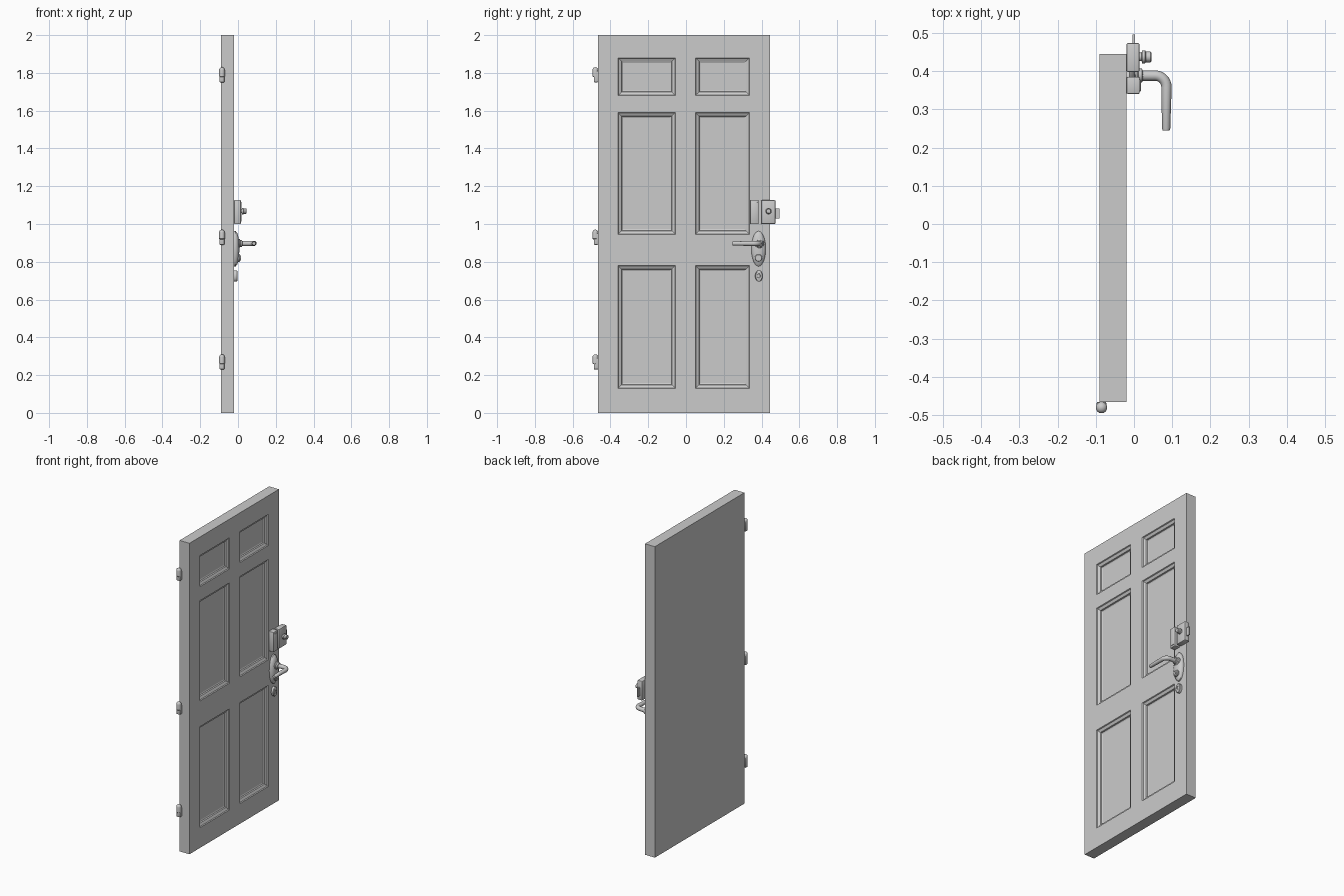
import bpy, bmesh, math
from mathutils import Vector

if "Cube" in bpy.data.objects:
    bpy.data.objects.remove(bpy.data.objects["Cube"])


def finish(bm, name, angle=None):
    bmesh.ops.recalc_face_normals(bm, faces=bm.faces[:])
    me = bpy.data.meshes.new(name)
    bm.to_mesh(me)
    bm.free()
    ob = bpy.data.objects.new(name, me)
    bpy.context.collection.objects.link(ob)
    if angle:
        bpy.ops.object.select_all(action='DESELECT')
        ob.select_set(True)
        bpy.context.view_layer.objects.active = ob
        bpy.ops.object.shade_smooth_by_angle(angle=math.radians(angle))
    return ob


def box(name, lo, hi, bevel=0.0):
    bm = bmesh.new()
    bmesh.ops.create_cube(bm, size=1)
    for v in bm.verts:
        v.co = [(lo[i] + hi[i]) / 2 + v.co[i] * (hi[i] - lo[i]) for i in range(3)]
    if bevel:
        bmesh.ops.bevel(bm, geom=bm.edges[:], offset=bevel, segments=2,
                        profile=0.5, affect='EDGES')
    return finish(bm, name, 35)


def lathe(name, profile, centre, axis='X', stretch=1.0, n=24):
    """Turn (distance along axis, radius) pairs; stretch scales the z radius."""
    bm = bmesh.new()
    rings = []
    for d, r in profile:
        ring = []
        for i in range(n):
            a = 2 * math.pi * i / n
            c, s = r * math.cos(a), r * math.sin(a)
            p = (d, c, s * stretch) if axis == 'X' else (c, s, d)
            ring.append(bm.verts.new(Vector(centre) + Vector(p)))
        rings.append(ring)
    for a, b in zip(rings, rings[1:]):
        for i in range(n):
            bm.faces.new((a[i], a[(i + 1) % n], b[(i + 1) % n], b[i]))
    bm.faces.new(rings[0])
    bm.faces.new(rings[-1])
    return finish(bm, name, 35)


# Door leaf: gridded front, six cells sunk as moulded panels, flat back
FRONT, BACK = -0.02, -0.09
ys = [-0.465, -0.36, -0.056, 0.05, 0.337, 0.445]
zs = [0, 0.13, 0.78, 0.945, 1.59, 1.68, 1.88, 2.0]
bm = bmesh.new()
grid = [[bm.verts.new((FRONT, y, z)) for z in zs] for y in ys]
panels = []
for i in range(len(ys) - 1):
    for j in range(len(zs) - 1):
        f = bm.faces.new((grid[i][j], grid[i + 1][j], grid[i + 1][j + 1], grid[i][j + 1]))
        if i in (1, 3) and j in (1, 3, 5):
            panels.append(f)
rim = [e for e in bm.edges if e.is_boundary]
ext = bmesh.ops.extrude_edge_only(bm, edges=rim)['geom']
for v in ext:
    if isinstance(v, bmesh.types.BMVert):
        v.co.x = BACK
bmesh.ops.contextual_create(bm, geom=[e for e in ext if isinstance(e, bmesh.types.BMEdge)
                                      and all(v.co.x == e.verts[0].co.x for v in e.verts)])
bmesh.ops.recalc_face_normals(bm, faces=bm.faces[:])
for thick, depth in ((0.004, -0.006), (0.022, -0.008), (0.003, -0.008), (0.01, -0.003)):
    bmesh.ops.inset_individual(bm, faces=panels, thickness=thick, depth=depth)
finish(bm, "door_leaf")

# Hinges: rounded knuckle, slimmer lower pin and leaf
for k, z in enumerate((0.27, 0.93, 1.79)):
    R = 0.015
    top = [(0.025 + R * math.sin(t), R * math.cos(t))
           for t in (i * math.pi / 12 for i in range(6))]
    lathe(f"hinge_knuckle_{k}", [(-0.012, 0.011), (-0.008, R)] + top + [(0.04, 0.001)],
          (-0.085, -0.48, z), 'Z')
    box(f"hinge_leaf_{k}", (-0.098, -0.488, z - 0.04), (-0.072, -0.465, z + 0.02), 0.004)

# Rim lock: keeper, case, turn knob and bolt
box("lock_keeper", (-0.02, 0.34, 1.0), (0.015, 0.385, 1.128), 0.004)
box("lock_keeper_face", (0.0, 0.347, 1.012), (0.018, 0.378, 1.116), 0.002)
box("lock_case", (-0.02, 0.397, 1.0), (0.015, 0.474, 1.126), 0.006)
box("lock_bolt", (-0.004, 0.465, 1.03), (0.003, 0.496, 1.083))
lathe("lock_knob", [(0.012, 0.011), (0.02, 0.011), (0.021, 0.017), (0.029, 0.017),
                    (0.031, 0.014), (0.043, 0.014), (0.046, 0.011)], (0, 0.437, 1.068))

# Handle plate with domed face, neck collar and key cylinder
lathe("handle_plate", [(-0.021, 0.038), (-0.012, 0.038), (-0.004, 0.034), (0.002, 0.026),
                       (0.006, 0.015), (0.007, 0.004)], (0, 0.384, 0.869), stretch=2.45, n=40)
lathe("handle_collar", [(-0.01, 0.026), (0.008, 0.024), (0.012, 0.019), (0.021, 0.018),
                        (0.023, 0.013)], (0, 0.388, 0.897))
lathe("key_cylinder", [(-0.015, 0.02), (0.008, 0.02), (0.012, 0.017), (0.012, 0.009),
                       (0.016, 0.008)], (0, 0.384, 0.82))

# Lever: round tube bent from the neck toward the hinge side
cu = bpy.data.curves.new("lever_path", 'CURVE')
cu.dimensions = '3D'
cu.bevel_depth, cu.bevel_resolution = 0.0135, 4
cu.use_fill_caps = True
bend = [(0.055 + 0.03 * math.sin(t), 0.358 + 0.03 * math.cos(t))
        for t in (i * math.pi / 16 for i in range(9))]
path = [(0.0, 0.388)] + bend + [(0.084, 0.25), (0.084, 0.245)]
sp = cu.splines.new('POLY')
sp.points.add(len(path) - 1)
for i, (p, (x, y)) in enumerate(zip(sp.points, path)):
    p.co = (x, y, 0.897, 1)
    p.radius = 0.8 if i > len(bend) else 1.0
sp.points[-1].radius = 0.68
tmp = bpy.data.objects.new("lever_tmp", cu)
bpy.context.collection.objects.link(tmp)
dg = bpy.context.evaluated_depsgraph_get()
bm = bmesh.new()
bm.from_mesh(bpy.data.meshes.new_from_object(tmp.evaluated_get(dg)))
bmesh.ops.remove_doubles(bm, verts=bm.verts[:], dist=1e-5)
bpy.data.objects.remove(tmp)
finish(bm, "lever_handle", 35)

# Lower keyhole rose
lathe("key_rose", [(-0.021, 0.02), (-0.006, 0.02), (-0.003, 0.017), (-0.003, 0.008),
                   (-0.007, 0.007)], (0, 0.386, 0.725), stretch=1.5)
